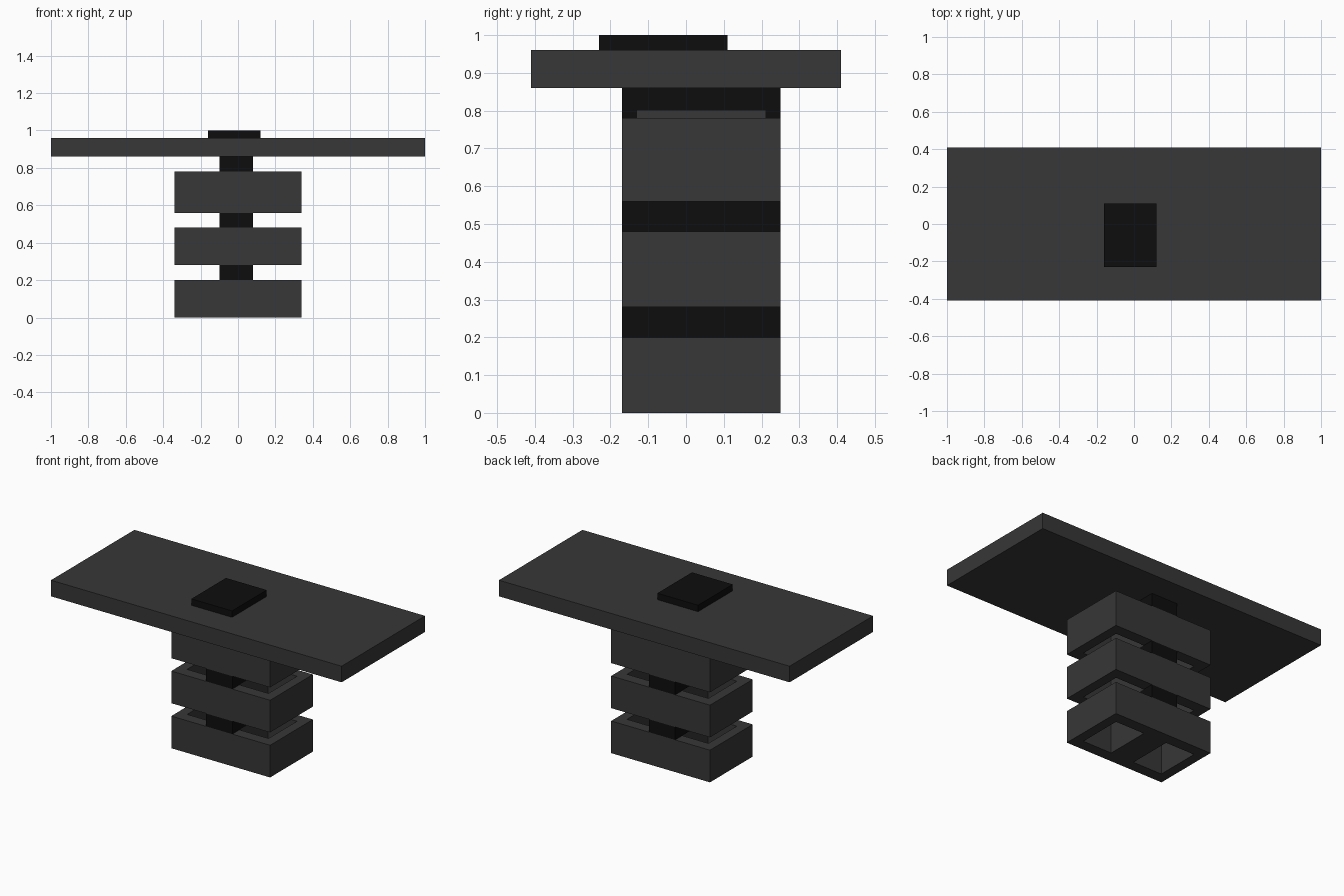
import bpy, bmesh

if "Cube" in bpy.data.objects:
    bpy.data.objects.remove(bpy.data.objects["Cube"])


def material(name, v):
    m = bpy.data.materials.new(name)
    m.diffuse_color = (v, v, v, 1)
    m.use_nodes = True
    m.node_tree.nodes["Principled BSDF"].inputs["Base Color"].default_value = m.diffuse_color
    return m


grey = material("dark_grey", 0.038)
black = material("black", 0.0042)


def finish(bm, name, mat):
    bmesh.ops.recalc_face_normals(bm, faces=bm.faces)
    me = bpy.data.meshes.new(name)
    bm.to_mesh(me)
    bm.free()
    me.materials.append(mat)
    ob = bpy.data.objects.new(name, me)
    bpy.context.collection.objects.link(ob)


def slab(name, mat, xs, ys, z0, z1, holes=()):
    """Extrude a plan made of grid cells, leaving the hole cells open."""
    bm = bmesh.new()
    verts = [[bm.verts.new((x, y, z0)) for y in ys] for x in xs]
    for i in range(len(xs) - 1):
        for j in range(len(ys) - 1):
            if (i, j) not in holes:
                bm.faces.new((verts[i][j], verts[i + 1][j],
                              verts[i + 1][j + 1], verts[i][j + 1]))
    loose = [v for v in bm.verts if not v.link_faces]
    bmesh.ops.delete(bm, geom=loose, context='VERTS')
    # keep the bottom faces and raise a copy, so the solid is closed
    out = bmesh.ops.extrude_face_region(bm, geom=bm.faces[:], use_keep_orig=True)
    top = [g for g in out["geom"] if isinstance(g, bmesh.types.BMVert)]
    bmesh.ops.translate(bm, verts=top, vec=(0, 0, z1 - z0))
    finish(bm, name, mat)


# Hollow blocks with two open cells, each carrying a black spacer
block_x = (-0.34, -0.28, -0.08, 0.08, 0.28, 0.34)
block_y = (-0.17, -0.10, 0.18, 0.25)
levels = ((0.0, 0.20), (0.28, 0.48), (0.56, 0.78))
for n, (z0, z1) in zip(("lower", "middle", "upper"), levels):
    slab(n + "_block", grey, block_x, block_y, z0, z1, {(1, 1), (3, 1)})
    slab(n + "_spacer", black, (-0.10, 0.08), (-0.17, 0.25), z1, z1 + 0.08)

# Low ridge of the upper block, just proud of the spacer side
slab("upper_block_ridge", grey, (0.0, 0.081), (-0.13, 0.21), 0.78, 0.80)

# Table top and the flat plate lying on it
slab("table_top", grey, (-1, 1), (-0.41, 0.41), 0.86, 0.96)
slab("top_plate", black, (-0.16, 0.12), (-0.23, 0.11), 0.96, 1.0)
